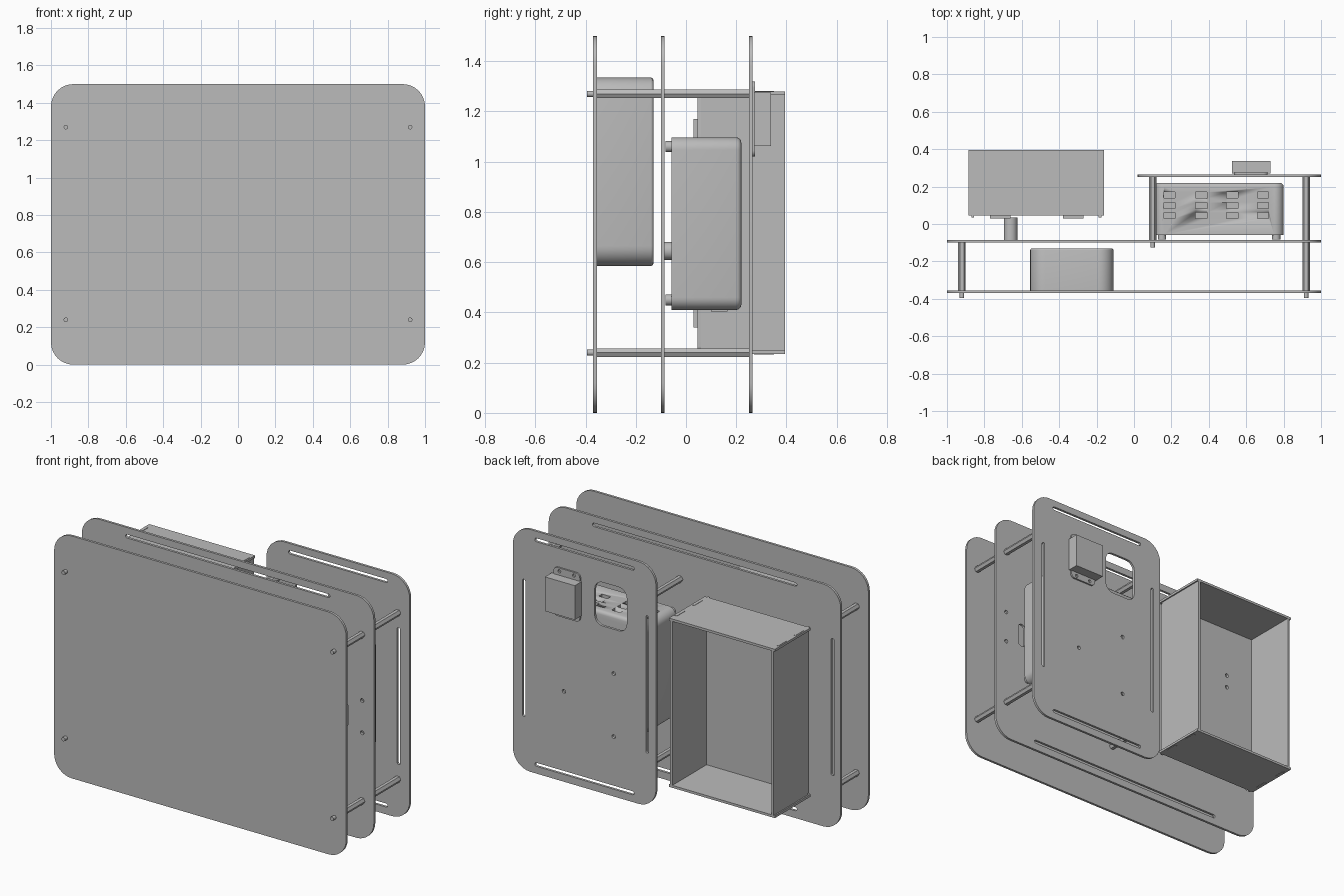
import bpy, bmesh
from math import cos, sin, pi, radians
from mathutils import Matrix, Vector

if "Cube" in bpy.data.objects:
    bpy.data.objects.remove(bpy.data.objects["Cube"])

grey = bpy.data.materials.new("plain grey")
grey.use_nodes = True
GREY = (0.5, 0.5, 0.5, 1)
grey.diffuse_color = GREY
grey.node_tree.nodes["Principled BSDF"].inputs["Base Color"].default_value = GREY


def select(ob):
    bpy.ops.object.select_all(action='DESELECT')
    ob.select_set(True)
    bpy.context.view_layer.objects.active = ob


def finish(ob):
    ob.data.materials.clear()
    ob.data.materials.append(grey)
    select(ob)
    bpy.ops.object.shade_smooth_by_angle(angle=radians(35))
    return ob


def from_bmesh(name, bm):
    mesh = bpy.data.meshes.new(name)
    bm.to_mesh(mesh)
    bm.free()
    ob = bpy.data.objects.new(name, mesh)
    bpy.context.collection.objects.link(ob)
    return finish(ob)


def rounded(x0, x1, z0, z1, r, steps=8):
    """Rounded rectangle outline; a full radius gives a slot or a circle."""
    pts = []
    corners = ((x1 - r, z1 - r), (x0 + r, z1 - r), (x0 + r, z0 + r), (x1 - r, z0 + r))
    for i, (cx, cz) in enumerate(corners):
        for k in range(steps + 1):
            a = (i + k / steps) * pi / 2
            pts.append((cx + r * cos(a), cz + r * sin(a)))
    return pts


def hole(x, z, r=0.012):
    return rounded(x - r, x + r, z - r, z + r, r * 0.99, 4)


def slot(x0, x1, z0, z1):
    return rounded(x0, x1, z0, z1, min(x1 - x0, z1 - z0) * 0.495, 4)


def plate(name, y0, y1, outlines):
    """Flat sheet facing the front, with the first outline cut by the rest."""
    curve = bpy.data.curves.new(name, 'CURVE')
    curve.dimensions = '2D'
    curve.fill_mode = 'BOTH'
    curve.extrude = (y1 - y0) / 2
    for pts in outlines:
        spline = curve.splines.new('POLY')
        spline.points.add(len(pts) - 1)
        for p, (x, z) in zip(spline.points, pts):
            p.co = (x, z, 0, 1)
        spline.use_cyclic_u = True
    ob = bpy.data.objects.new(name, curve)
    bpy.context.collection.objects.link(ob)
    ob.rotation_euler.x = pi / 2
    ob.location.y = (y0 + y1) / 2
    select(ob)
    bpy.ops.object.convert(target='MESH')
    return finish(bpy.context.object)


def add_box(bm, lo, hi):
    lo, hi = Vector(lo), Vector(hi)
    mat = Matrix.Translation((lo + hi) / 2) @ Matrix.Diagonal((*(hi - lo), 1))
    return bmesh.ops.create_cube(bm, size=1, matrix=mat)


def box(name, lo, hi, radius=0, back_edge=0):
    bm = bmesh.new()
    add_box(bm, lo, hi)
    if radius:
        edges = [e for e in bm.edges if abs(e.verts[0].co.y - e.verts[1].co.y) > 1e-4]
        bmesh.ops.bevel(bm, geom=edges, offset=radius, segments=8, profile=0.5, affect='EDGES')
    if back_edge:
        edges = [e for e in bm.edges if all(abs(v.co.y - hi[1]) < 1e-4 for v in e.verts)]
        bmesh.ops.bevel(bm, geom=edges, offset=back_edge, segments=3, profile=0.5, affect='EDGES')
    return from_bmesh(name, bm)


def rod(name, x, z, y0, y1, r, sides):
    bm = bmesh.new()
    mat = Matrix.Translation((x, (y0 + y1) / 2, z)) @ Matrix.Rotation(pi / 2, 4, 'X') @ Matrix.Rotation(pi / 2, 4, 'Z')
    bmesh.ops.create_cone(bm, cap_ends=True, segments=sides, radius1=r, radius2=r, depth=y1 - y0, matrix=mat)
    return from_bmesh(name, bm)


# Three stacked plates
LOW, HIGH = 0.24, 1.27
def rod_holes(*xs):
    return [hole(x, z) for x in xs for z in (LOW, HIGH)]

plate("front_plate", -0.37, -0.355, [rounded(-1, 1, 0, 1.5, 0.12)] + rod_holes(-0.92, 0.92))
plate("middle_plate", -0.10, -0.085, [
    rounded(-1, 1, 0, 1.5, 0.12),
    slot(-0.7, 0.7, 1.435, 1.457), slot(-0.7, 0.7, 0.045, 0.067),
    slot(-0.955, -0.933, 0.33, 1.18),
    slot(0.775, 0.825, 0.67, 0.82),
    hole(0.92, 0.86), hole(0.92, 0.66)] + rod_holes(-0.92, 0.1, 0.92))
plate("back_plate", 0.25, 0.265, [
    rounded(0.02, 1, 0, 1.5, 0.12),
    slot(0.17, 0.85, 1.435, 1.457), slot(0.17, 0.85, 0.045, 0.067),
    slot(0.915, 0.935, 0.33, 1.18), slot(0.07, 0.09, 0.33, 1.18),
    rounded(0.22, 0.44, 1.035, 1.305, 0.055),
    hole(0.65, 0.56), hole(0.31, 0.76), hole(0.31, 0.37)] + rod_holes(0.1, 0.92))

# Hexagonal spacers with round screw ends
for z in (LOW, HIGH):
    for side, x, spans in (("right", -0.92, [(-0.355, -0.10)]),
                           ("left", 0.92, [(-0.355, -0.10), (-0.085, 0.25)]),
                           ("inner", 0.1, [(-0.085, 0.25)])):
        for y0, y1 in spans:
            rod(side + "_spacer", x, z, y0, y1, 0.02, 6)
        start = -0.125 if side == "inner" else -0.395
        rod(side + "_screw", x, z, start, spans[-1][1] + 0.015, 0.0122, 16)

# Block on the back of the front plate
box("front_block", (-0.555, -0.355, 0.585), (-0.11, -0.13, 1.335), 0.08, 0.01)

# Rounded case with vents on its top, and feet
case = box("rounded_case", (0.11, -0.058, 0.41), (0.80, 0.22, 1.097), 0.05, 0.02)
bm = bmesh.new()
for x in (0.19, 0.36, 0.525, 0.69):
    for y in (0.045, 0.10, 0.155):
        add_box(bm, (x - 0.03, y - 0.016, 1.06), (x + 0.03, y + 0.016, 1.15))
cutter = from_bmesh("vent_cutter", bm)
cutter.hide_render = True
cut = case.modifiers.new("vents", 'BOOLEAN')
cut.operation = 'DIFFERENCE'
cut.object = cutter
select(case)
bpy.ops.object.modifier_apply(modifier=cut.name)
bpy.data.objects.remove(cutter)
for x in (0.15, 0.76):
    for z in (0.45, 1.06):
        rod("case_foot", x, z, -0.082, -0.055, 0.022, 20)
box("case_socket", (0.42, 0.10, 0.404), (0.50, 0.165, 0.415))

# Open tray: end panels are wider than the sides, with tabs through them
X0, X1, Z0, Z1, T = -0.885, -0.16, 0.235, 1.28, 0.015
plate("tray_floor", 0.045, 0.06, [rounded(X0 + 0.01, X1 - 0.01, Z0 + 0.01, Z1 - 0.01, 0.02),
                                  hole(-0.67, 0.95), hole(-0.67, 0.87)])
for x in (X0 + 0.008, X1 - 0.008 - T):
    box("tray_side", (x, 0.06, Z0 + T), (x + T, 0.395, Z1 - T))
    for y in (0.10, 0.27):
        for z in (Z0 - 0.002, Z1 - T):
            box("side_tab", (x, y, z), (x + T, y + 0.08, z + T + 0.002))
for z in (Z0, Z1 - T):
    box("tray_end", (X0, 0.045, z), (X1, 0.395, z + T))
    for x in (X0 + 0.015, X1 - 0.03):
        box("end_tab", (x, 0.035, z), (x + 0.015, 0.05, z + T))

# Supports between the tray and the middle plate
for x in (-0.77, -0.38):
    box("tray_rail", (x, 0.03, 0.34), (x + 0.11, 0.045, 1.17))
for y0, y1 in ((-0.085, -0.02), (-0.02, 0.02), (0.02, 0.035)):
    rod("tray_support", -0.66, 0.645, y0, y1, 0.036, 24)

# Small box on the back plate with a drilled flange
plate("small_box_flange", 0.265, 0.275, [rounded(0.535, 0.715, 1.02, 1.32, 0.025)] +
      [hole(x, z, 0.01) for x in (0.575, 0.675) for z in (1.04, 1.30)])
box("small_box", (0.525, 0.27, 1.063), (0.73, 0.338, 1.275))
